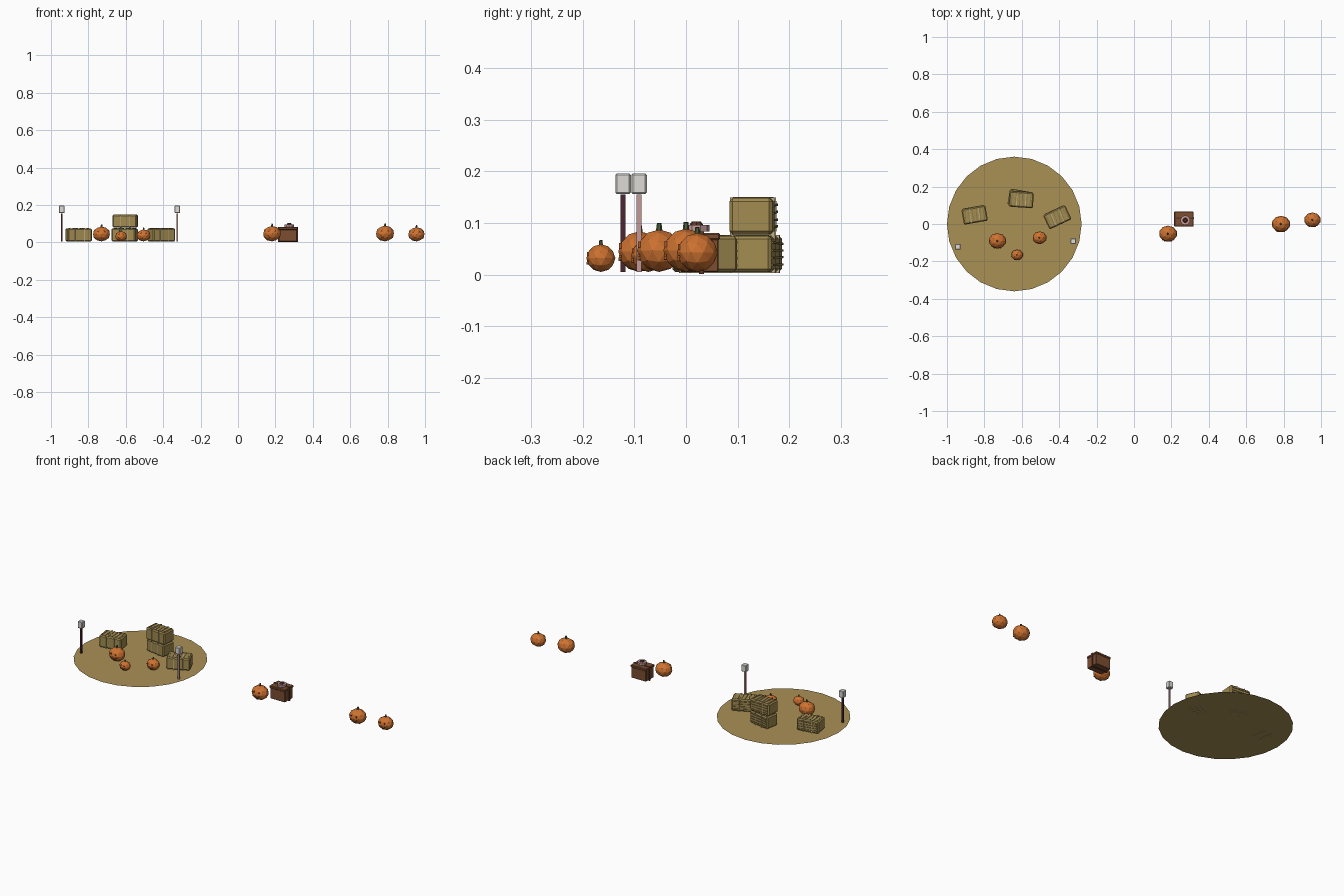
import bpy, bmesh, math, random
from mathutils import Matrix, Vector

if "Cube" in bpy.data.objects:
    bpy.data.objects.remove(bpy.data.objects["Cube"])
random.seed(4)


def mat(name, col):
    m = bpy.data.materials.new(name)
    m.diffuse_color = (*col, 1)
    m.use_nodes = True
    m.node_tree.nodes["Principled BSDF"].inputs["Base Color"].default_value = m.diffuse_color
    return m


STRAW = mat("straw", (0.40, 0.28, 0.09))
HAY = mat("hay", (0.36, 0.26, 0.08))
STALK = mat("stalk", (0.26, 0.18, 0.06))
TWINE = mat("twine", (0.50, 0.42, 0.25))
ORANGE = mat("pumpkin_orange", (0.62, 0.17, 0.03))
CARVED = mat("carved", (0.40, 0.10, 0.02))
GREEN = mat("stem_green", (0.08, 0.13, 0.05))
WOOD = mat("wood", (0.20, 0.075, 0.03))
DARKWOOD = mat("dark_wood", (0.10, 0.035, 0.02))
PINK = mat("pink", (0.55, 0.32, 0.32))
MAROON = mat("maroon", (0.07, 0.02, 0.03))
WHITE = mat("lamp_white", (0.72, 0.71, 0.67))


def finish(bm, name, mats, place=Matrix()):
    me = bpy.data.meshes.new(name)
    bm.to_mesh(me)
    bm.free()
    for m in mats:
        me.materials.append(m)
    ob = bpy.data.objects.new(name, me)
    ob.matrix_world = place
    bpy.context.collection.objects.link(ob)
    return ob


def box(bm, c, s, mi=0, bevel=0, rot=Matrix()):
    """Box of size s centred at c, optionally bevelled, with material slot mi."""
    tmp = bmesh.new()
    bmesh.ops.create_cube(tmp, size=1, matrix=Matrix.Translation(c) @ rot @ Matrix.Diagonal((*s, 1)))
    if bevel:
        bmesh.ops.bevel(tmp, geom=tmp.edges[:], offset=bevel, segments=1, affect='EDGES')
    merge(bm, tmp, mi)


def cone(bm, c, r1, r2, h, sides, mi=0, rot=Matrix()):
    tmp = bmesh.new()
    bmesh.ops.create_cone(tmp, cap_ends=True, segments=sides, radius1=r1, radius2=r2, depth=h,
                          matrix=Matrix.Translation(c) @ rot)
    merge(bm, tmp, mi)


def merge(bm, tmp, mi):
    for f in tmp.faces:
        f.material_index = mi
    me = bpy.data.meshes.new("tmp")
    tmp.to_mesh(me)
    tmp.free()
    bm.from_mesh(me)
    bpy.data.meshes.remove(me)


# straw ground disc
bm = bmesh.new()
bmesh.ops.create_circle(bm, cap_ends=True, segments=24, radius=0.36,
                        matrix=Matrix.Translation((-0.64, 0, 0.005)))
finish(bm, "straw_ground", [STRAW])


# hay bales: bevelled block, two twine bands, loose stalks on top and back
def hay_bale(name, x, y, z, deg):
    w, d, h = 0.13, 0.083, 0.07
    bm = bmesh.new()
    box(bm, (0, 0, h / 2), (w, d, h), 0, 0.006)
    for s in (-1, 1):
        box(bm, (s * 0.024, 0, h / 2), (0.004, d + 0.003, h + 0.003), 1)
    for i in range(6):
        tilt = Matrix.Rotation(random.uniform(-0.15, 0.15), 4, 'Z')
        box(bm, (-0.05 + i * 0.02, 0, h), (0.004, d * 0.86, 0.004), 2, 0, tilt)
    for i in range(4):
        tilt = Matrix.Rotation(random.uniform(-0.04, 0.04), 4, 'Y')
        box(bm, (0, d / 2, 0.014 + i * 0.014), (w * 0.86, 0.006, 0.004), 2, 0, tilt)
    finish(bm, name, [HAY, TWINE, STALK],
           Matrix.Translation((x, y, z)) @ Matrix.Rotation(math.radians(deg), 4, 'Z'))


hay_bale("hay_bale_left", -0.852, 0.048, 0.005, 10)
hay_bale("hay_bale_right", -0.41, 0.036, 0.005, 25)
hay_bale("hay_bale_back_lower", -0.606, 0.135, 0.005, -10)
hay_bale("hay_bale_back_upper", -0.603, 0.13, 0.078, -4)


# pumpkins: faceted squashed ball, tilted stem and a raised face on the front
def pumpkin(name, x, y, r):
    bm = bmesh.new()
    a, b, c = r, r * 0.88, r * 0.84
    tmp = bmesh.new()
    bmesh.ops.create_icosphere(tmp, subdivisions=2, radius=1, matrix=Matrix.Diagonal((a, b, c, 1)))
    merge(bm, tmp, 0)
    cone(bm, (0, 0, c * 1.06), r * 0.14, r * 0.09, r * 0.4, 6, 1, Matrix.Rotation(0.15, 4, 'Y'))

    def surface_y(px, pz):
        return -b * math.sqrt(max(0, 1 - (px / a) ** 2 - (pz / c) ** 2))
    face_rot = Matrix.Rotation(math.pi / 2, 4, 'X') @ Matrix.Rotation(math.pi / 2, 4, 'Z')
    for s in (-1, 1):
        px, pz = s * 0.33 * r, 0.25 * r
        cone(bm, (px, surface_y(px, pz), pz), r * 0.13, r * 0.13, r * 0.1, 3, 2, face_rot)
    for i in range(-2, 3):
        px, pz = i * 0.17 * r, (-0.33 + 0.035 * i * i) * r
        box(bm, (px, surface_y(px, pz), pz), (r * 0.15, r * 0.1, r * 0.11), 2)
    finish(bm, name, [ORANGE, GREEN, CARVED], Matrix.Translation((x, y, 0.005 + c)))


for i, (x, y, r) in enumerate([(-0.73, -0.09, 0.047), (-0.625, -0.165, 0.032), (-0.505, -0.073, 0.038),
                               (0.182, -0.052, 0.049), (0.786, 0.0, 0.05), (0.954, 0.022, 0.045)]):
    pumpkin("pumpkin_%d" % (i + 1), x, y, r)


# lamp posts: thin post with a capped cube lantern
def lamp(name, x, y, post):
    bm = bmesh.new()
    box(bm, (0, 0, 0.08), (0.009, 0.009, 0.15), 0)
    box(bm, (0, 0, 0.176), (0.03, 0.03, 0.04), 1, 0.003)
    finish(bm, name, [post, WHITE], Matrix.Translation((x, y, 0)))


lamp("lamp_post_left", -0.942, -0.122, MAROON)
lamp("lamp_post_right", -0.324, -0.091, PINK)

# wooden box with lid, lid seam band and corner strips
bm = bmesh.new()
box(bm, (0, 0, 0.037), (0.098, 0.074, 0.064), 0, 0.002)
box(bm, (0, 0, 0.074), (0.104, 0.08, 0.014), 0, 0.003)
box(bm, (0, 0.004, 0.042), (0.106, 0.009, 0.082), 1)
finish(bm, "wooden_box", [WOOD, DARKWOOD], Matrix.Translation((0.267, 0.026, 0)))

# pink ring with small knob on the lid
bm = bmesh.new()
cone(bm, (0, 0, 0.0895), 0.026, 0.026, 0.013, 10, 0)
cone(bm, (0, 0, 0.099), 0.014, 0.009, 0.007, 8, 1)
finish(bm, "pink_rosette", [PINK, DARKWOOD], Matrix.Translation((0.274, 0.02, 0)))
